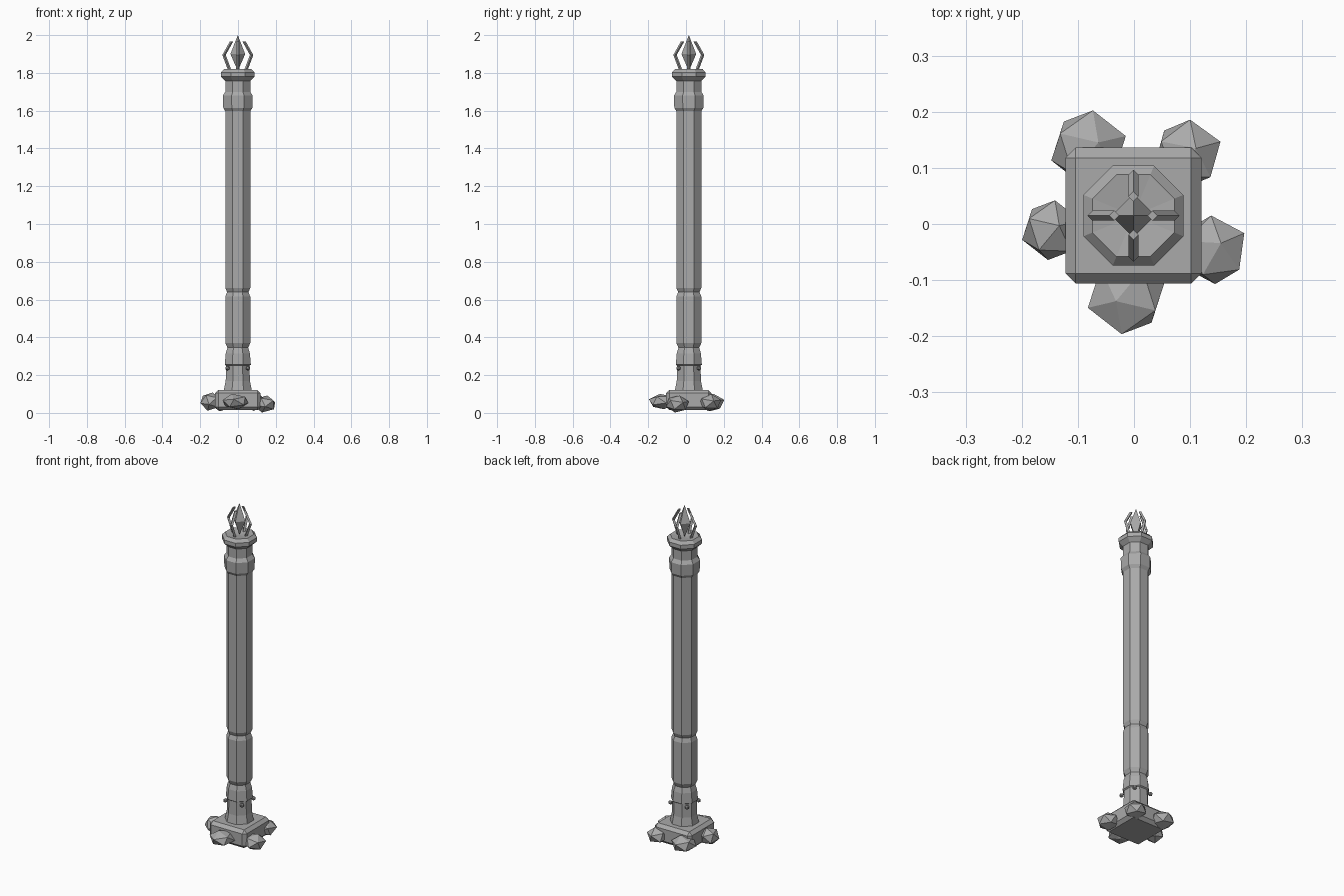
import bpy, bmesh, math
from mathutils import Vector, Matrix, Euler

if "Cube" in bpy.data.objects:
    bpy.data.objects.remove(bpy.data.objects["Cube"], do_unlink=True)

CENTRE = Vector((-0.001, 0.015, 0))

stone = bpy.data.materials.new("grey_stone")
stone.use_nodes = True
GREY = (0.4, 0.4, 0.4, 1)
stone.diffuse_color = GREY
stone.node_tree.nodes["Principled BSDF"].inputs["Base Color"].default_value = GREY


def finish(bm, name, location=CENTRE):
    bmesh.ops.recalc_face_normals(bm, faces=bm.faces)
    mesh = bpy.data.meshes.new(name)
    bm.to_mesh(mesh)
    bm.free()
    mesh.materials.append(stone)
    obj = bpy.data.objects.new(name, mesh)
    obj.location = location
    bpy.context.collection.objects.link(obj)
    return obj


def lathe(name, profile, sides, turn, bottom_cap=True):
    """Stack rings of (radius, height); a zero radius closes to a point."""
    bm = bmesh.new()
    rings = []
    for radius, z in profile:
        if radius == 0:
            rings.append([bm.verts.new((0, 0, z))] * sides)
            continue
        angles = [turn + math.tau * i / sides for i in range(sides)]
        rings.append([bm.verts.new((radius * math.cos(a), radius * math.sin(a), z))
                      for a in angles])
    for low, high in zip(rings, rings[1:]):
        for i in range(sides):
            j = (i + 1) % sides
            corners = list(dict.fromkeys((low[i], low[j], high[j], high[i])))
            bm.faces.new(corners)
    if bottom_cap and profile[0][0] > 0:
        bm.faces.new(rings[0][::-1])
    return finish(bm, name)


# Octagonal column: flare, collars, shaft, capital and shallow dished top
column = [(0.076, 0.11), (0.064, 0.17), (0.062, 0.25), (0.069, 0.255),
          (0.064, 0.315), (0.055, 0.345), (0.066, 0.37), (0.066, 0.615),
          (0.057, 0.64), (0.066, 0.662), (0.066, 1.597), (0.077, 1.615),
          (0.079, 1.68), (0.066, 1.70), (0.066, 1.757), (0.089, 1.78),
          (0.089, 1.803), (0.073, 1.82), (0, 1.81)]
apothem = math.cos(math.pi / 8)
lathe("column", [(r / apothem, z) for r, z in column], 8, math.pi / 8)

# Four-sided crystal inside the crown
lathe("crystal", [(0, 1.81), (0.039, 1.9), (0, 2.0)], 4, 0)

# Bevelled square plinth
bm = bmesh.new()
bmesh.ops.create_cube(bm, size=1, matrix=Matrix.Diagonal((0.242, 0.242, 0.108, 1)))
bmesh.ops.bevel(bm, geom=bm.edges[:], offset=0.018, segments=1, affect='EDGES')
finish(bm, "plinth", CENTRE + Vector((0, 0, 0.068)))

# Crown prongs: bent bars of diamond section
for k in range(4):
    bm = bmesh.new()
    path = [(0.042, 1.812), (0.073, 1.895), (0.034, 1.965)]
    half = 0.009
    rings = []
    for r, z in path:
        rings.append([bm.verts.new(p) for p in
                      ((r + half, 0, z), (r, half, z), (r - half, 0, z), (r, -half, z))])
    for low, high in zip(rings, rings[1:]):
        for i in range(4):
            j = (i + 1) % 4
            bm.faces.new((low[i], low[j], high[j], high[i]))
    bm.faces.new(rings[0][::-1])
    bm.faces.new(rings[-1])
    finish(bm, f"crown_prong_{k + 1}").rotation_euler.z = k * math.pi / 2

# Studs on the diagonal faces of the lower collar
for k in range(4):
    angle = math.pi / 4 + k * math.pi / 2
    bm = bmesh.new()
    bmesh.ops.create_icosphere(bm, subdivisions=1, radius=0.013)
    spot = Vector((math.cos(angle), math.sin(angle), 0)) * 0.077
    finish(bm, f"stud_{k + 1}", CENTRE + spot + Vector((0, 0, 0.237)))

# Faceted boulders around the plinth: x, y, z, radius, squash, turn in degrees
boulders = [(-0.081, 0.135, 0.055, 0.071, 0.68, 90),
            (0.095, 0.125, 0.055, 0.064, 0.72, 92),
            (-0.147, -0.011, 0.06, 0.056, 0.9, 90),
            (0.141, -0.046, 0.047, 0.064, 0.73, 100),
            (-0.014, -0.127, 0.06, 0.073, 0.58, -90)]
for k, (x, y, z, radius, squash, turn) in enumerate(boulders):
    bm = bmesh.new()
    bmesh.ops.create_icosphere(bm, subdivisions=1, radius=radius)
    tilt = Euler((0.25, 0.15, math.radians(turn))).to_matrix()
    bmesh.ops.rotate(bm, verts=bm.verts, cent=(0, 0, 0), matrix=tilt)
    bmesh.ops.scale(bm, verts=bm.verts, vec=(1, 1, squash))
    finish(bm, f"boulder_{k + 1}", Vector((x, y, z)))
